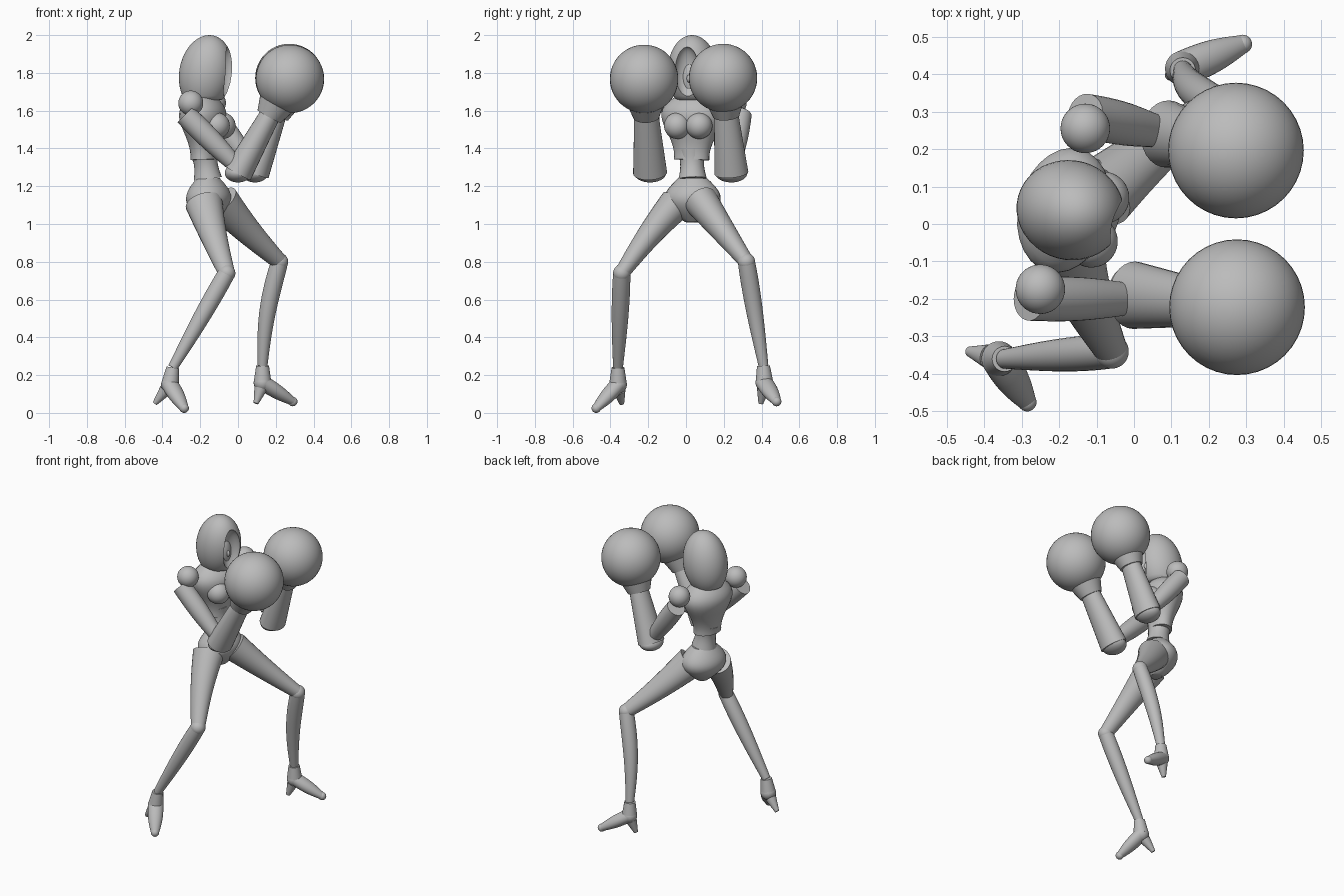
import bpy
import bmesh
from math import cos, sin, pi, tau
from mathutils import Vector

cube = bpy.data.objects.get("Cube")
if cube:
    bpy.data.objects.remove(cube, do_unlink=True)

GREY = (0.5, 0.5, 0.5, 1)
mat = bpy.data.materials.new("plain grey")
mat.use_nodes = True
mat.diffuse_color = GREY
mat.node_tree.nodes["Principled BSDF"].inputs["Base Color"].default_value = GREY

# The upper body is turned slightly to its own right
YAW = -0.26
CHEST_FRONT = Vector((cos(YAW), sin(YAW), 0))
CHEST_SIDE = Vector((-sin(YAW), cos(YAW), 0))
ACROSS = Vector((0, 1, 0))
STRAIGHT = Vector((0, 0, 0))


def finish(obj):
    obj.data.materials.clear()
    obj.data.materials.append(mat)
    bpy.ops.object.select_all(action="DESELECT")
    obj.select_set(True)
    bpy.context.view_layer.objects.active = obj
    bpy.ops.object.shade_smooth_by_angle(angle=0.7)
    return obj


def tube(name, start, end, first, last, swell=0, skew=1, flat=1,
         side=ACROSS, bend=STRAIGHT, sides=28, steps=16):
    """Tapered elliptical limb; it swells and bends along a sine between its ends."""
    axis = (end - start).normalized()
    wide = (side - axis * side.dot(axis)).normalized()
    deep = axis.cross(wide) * flat
    bm = bmesh.new()
    rings = []
    for i in range(steps + 1):
        t = i / steps
        centre = start.lerp(end, t) + bend * sin(pi * t)
        radius = first + (last - first) * t + swell * sin(pi * t ** skew)
        angles = [tau * k / sides for k in range(sides)]
        rings.append([bm.verts.new(centre + (wide * cos(a) + deep * sin(a)) * radius)
                      for a in angles])
    for low, high in zip(rings, rings[1:]):
        for k in range(sides):
            n = (k + 1) % sides
            bm.faces.new((low[k], low[n], high[n], high[k]))
    bm.faces.new(rings[0])
    bm.faces.new(rings[-1])
    bmesh.ops.recalc_face_normals(bm, faces=bm.faces[:])
    mesh = bpy.data.meshes.new(name)
    bm.to_mesh(mesh)
    bm.free()
    obj = bpy.data.objects.new(name, mesh)
    bpy.context.collection.objects.link(obj)
    return finish(obj)


def ball(name, centre, wide, deep=None, tall=None, yaw=0):
    bpy.ops.mesh.primitive_uv_sphere_add(segments=40, ring_count=24, radius=1,
                                         location=centre, rotation=(0, 0, yaw))
    obj = bpy.context.object
    obj.name = name
    obj.scale = (wide, deep or wide, tall or wide)
    return finish(obj)


# Hood: an egg with a flat base, leaning forward, with a hollow opening
head = Vector((-0.17, 0.037, 1.8))
hood = ball("hood", head, 0.143, 0.133, 0.2, YAW)
for vert in hood.data.vertices:
    vert.co.z = max(vert.co.z, -0.72)
    vert.co.x += vert.co.z * 0.13
cutter = ball("hood_cutter", head + CHEST_FRONT * 0.13, 0.06, 0.065, 0.14, YAW)
cutter.hide_render = True
opening = hood.modifiers.new("opening", "BOOLEAN")
opening.operation = "DIFFERENCE"
opening.object = cutter
opening.solver = "EXACT"
bpy.context.view_layer.objects.active = hood
bpy.ops.object.modifier_apply(modifier=opening.name)
bpy.data.objects.remove(cutter, do_unlink=True)
finish(hood)

# Face inside the hood, and neck
face = head + CHEST_FRONT * 0.03 - Vector((0, 0, 0.03))
ball("face", face, 0.06, 0.06, 0.11, YAW)
ball("nose", face + CHEST_FRONT * 0.06, 0.014, 0.01, 0.02, YAW)
tube("neck", head - Vector((0.03, 0, 0.2)), head - Vector((0.02, 0, 0.08)), 0.06, 0.05)

# Torso
ribs = Vector((-0.18, 0.03, 1.34))
collar = Vector((-0.19, 0.04, 1.7))
tube("chest", ribs, collar, 0.095, 0.05, swell=0.105, skew=1.8, flat=0.72, side=CHEST_SIDE)
for name, s in (("left", 1), ("right", -1)):
    spot = ribs.lerp(collar, 0.5) + CHEST_FRONT * 0.09 + CHEST_SIDE * 0.06 * s
    ball(name + "_bust", spot, 0.07, yaw=YAW)
hips = Vector((-0.16, 0.035, 1.24))
crotch = Vector((-0.15, 0.035, 1.01))
tube("waist", hips, ribs + Vector((0, 0, 0.05)), 0.075, 0.075, swell=-0.012)
tube("pelvis", hips, crotch, 0.08, 0.04, swell=0.09, flat=0.78, side=CHEST_SIDE)

# Arms: shoulder ball, upper arm, wide forearm sleeve and round glove
ARMS = {
    "right": {"shoulder": (-0.25, -0.174, 1.64), "top": (-0.28, -0.2, 1.58), "elbow": (-0.03, -0.2, 1.33),
              "sleeve": (0, -0.19, 1.27), "glove": (0.275, -0.222, 1.768)},
    "left": {"shoulder": (-0.13, 0.255, 1.64), "top": (-0.13, 0.29, 1.58), "elbow": (0.05, 0.25, 1.34),
             "sleeve": (0.09, 0.24, 1.27), "glove": (0.272, 0.196, 1.773)},
}
for name, joints in ARMS.items():
    at = {joint: Vector(place) for joint, place in joints.items()}
    ball(name + "_shoulder", at["shoulder"], 0.066)
    tube(name + "_upper_arm", at["top"], at["elbow"], 0.058, 0.045, swell=0.007)
    wrist = at["sleeve"].lerp(at["glove"], 0.6)
    knuckles = at["sleeve"].lerp(at["glove"], 0.75)
    tube(name + "_forearm", at["sleeve"], wrist, 0.09, 0.065, flat=0.85)
    ball(name + "_elbow", at["sleeve"], 0.07, 0.085, 0.05)
    tube(name + "_glove_cuff", wrist, knuckles, 0.07, 0.1)
    ball(name + "_glove", at["glove"], 0.181)

# Legs: thigh, knee, calf and high-heeled shoe
LEGS = {
    "right": {"hip": (-0.18, -0.05, 1.11), "knee": (-0.06, -0.34, 0.74), "ankle": (-0.345, -0.36, 0.24),
              "arch": (-0.36, -0.36, 0.15), "toe": (-0.285, -0.475, 0.025), "heel": (-0.44, -0.34, 0.05)},
    "left": {"hip": (-0.09, 0.08, 1.12), "knee": (0.22, 0.32, 0.8), "ankle": (0.13, 0.41, 0.25),
             "arch": (0.13, 0.415, 0.16), "toe": (0.29, 0.48, 0.06), "heel": (0.095, 0.396, 0.05)},
}
BENDS = {
    "right": {"thigh": Vector((-0.01, 0, 0.015)), "calf": STRAIGHT},
    "left": {"thigh": Vector((-0.01, 0, 0)), "calf": Vector((-0.02, 0, 0))},
}
for name, joints in LEGS.items():
    at = {joint: Vector(place) for joint, place in joints.items()}
    bend = BENDS[name]
    tube(name + "_thigh", at["hip"], at["knee"], 0.1, 0.044, flat=0.9,
         side=Vector((1, 0, 0)), bend=bend["thigh"])
    ball(name + "_knee", at["knee"], 0.046)
    tube(name + "_calf", at["knee"], at["ankle"], 0.045, 0.026, swell=0.008, skew=0.8, bend=bend["calf"])
    across_foot = (at["toe"] - at["arch"]).cross(Vector((0, 0, 1)))
    tube(name + "_shoe_collar", at["ankle"], at["arch"], 0.034, 0.047)
    ball(name + "_shoe_back", at["arch"], 0.047)
    tube(name + "_shoe", at["arch"], at["toe"], 0.047, 0.025, swell=0.008, flat=0.85, side=across_foot)
    ball(name + "_toe", at["toe"], 0.025)
    tube(name + "_heel", at["arch"].lerp(at["heel"], 0.3), at["heel"], 0.034, 0.013)
